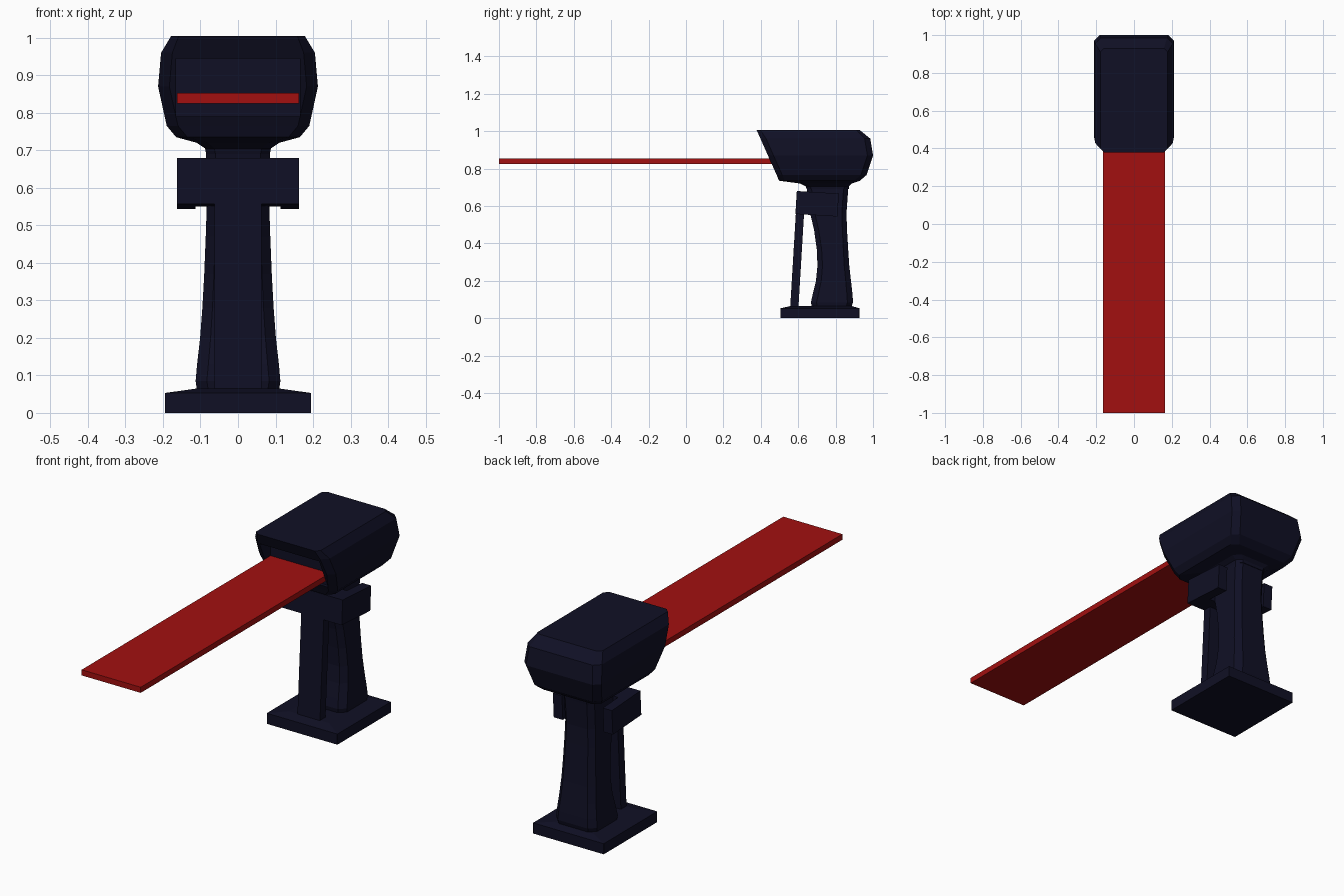
import bpy, bmesh
from mathutils import Matrix

cube = bpy.data.objects.get("Cube")
if cube:
    bpy.data.objects.remove(cube, do_unlink=True)


def material(name, color):
    m = bpy.data.materials.new(name)
    m.use_nodes = True
    m.diffuse_color = (*color, 1)
    m.node_tree.nodes["Principled BSDF"].inputs["Base Color"].default_value = (*color, 1)
    return m


navy = material("dark navy plastic", (0.005, 0.005, 0.018))
red = material("red light", (0.36, 0.005, 0.005))


def finish(name, bm, mat):
    bmesh.ops.recalc_face_normals(bm, faces=bm.faces)
    mesh = bpy.data.meshes.new(name)
    bm.to_mesh(mesh)
    bm.free()
    mesh.materials.append(mat)
    obj = bpy.data.objects.new(name, mesh)
    bpy.context.collection.objects.link(obj)
    return obj


def loft(name, sections, mat):
    """Stack chamfered rectangles given as (z, half width, front y, back y, chamfer)."""
    bm = bmesh.new()
    rings = []
    for z, w, f, b, c in sections:
        pts = [(w - c, f), (w, f + c), (w, b - c), (w - c, b),
               (c - w, b), (-w, b - c), (-w, f + c), (c - w, f)]
        rings.append([bm.verts.new((x, y, z)) for x, y in pts])
    for low, high in zip(rings, rings[1:]):
        for i in range(len(low)):
            j = (i + 1) % len(low)
            bm.faces.new((low[i], low[j], high[j], high[i]))
    bm.faces.new(rings[0][::-1])
    bm.faces.new(rings[-1])
    return finish(name, bm, mat)


def box(name, xs, ys, zs, mat, lean=0):
    """Box between limits; lean shears it so that upright sides tilt back."""
    bm = bmesh.new()
    bmesh.ops.create_cube(bm, size=1)
    lo, hi = zip(xs, ys, zs)
    for v in bm.verts:
        v.co = [lo[i] + (v.co[i] + 0.5) * (hi[i] - lo[i]) for i in range(3)]
    if lean:
        bmesh.ops.rotate(bm, cent=(0, ys[0], zs[0]), verts=bm.verts,
                         matrix=Matrix.Rotation(-lean, 3, "X"))
    return finish(name, bm, mat)


# Scanner head with a slanted front and a recessed window
head = loft("head", [
    (0.69, 0.085, 0.645, 0.870, 0.025),
    (0.705, 0.088, 0.64, 0.872, 0.025),
    (0.72, 0.11, 0.61, 0.885, 0.03),
    (0.735, 0.165, 0.497, 0.93, 0.03),
    (0.765, 0.19, 0.485, 0.965, 0.03),
    (0.87, 0.213, 0.438, 1.0, 0.03),
    (0.96, 0.205, 0.398, 0.985, 0.03),
    (1.005, 0.178, 0.378, 0.93, 0.02)], navy)
cutter = box("window_cutter", (-0.165, 0.165), (0.2, 0.49), (0.79, 0.945), navy)
cutter.hide_render = True
cutter.hide_viewport = True
cut = head.modifiers.new("window", "BOOLEAN")
cut.operation = "DIFFERENCE"
cut.solver = "EXACT"
cut.object = cutter

# Handle flaring towards the base
loft("handle", [
    (0.05, 0.108, 0.675, 0.882, 0.03),
    (0.085, 0.113, 0.668, 0.893, 0.03),
    (0.13, 0.109, 0.678, 0.89, 0.03),
    (0.2, 0.101, 0.695, 0.882, 0.028),
    (0.28, 0.095, 0.703, 0.873, 0.027),
    (0.37, 0.09, 0.699, 0.867, 0.026),
    (0.47, 0.086, 0.685, 0.861, 0.025),
    (0.56, 0.083, 0.664, 0.858, 0.025),
    (0.7, 0.085, 0.645, 0.868, 0.025)], navy)

# Cradle that wraps the handle, with a leaning post below it
LEAN = 0.06
box("cradle_front", (-0.163, 0.163), (0.585, 0.69), (0.557, 0.68), navy, LEAN)
for name, s in (("left_cradle_arm", 1), ("right_cradle_arm", -1)):
    box(name, sorted((s * 0.113, s * 0.163)), (0.585, 0.81), (0.557, 0.68), navy, LEAN)
box("stand_post", (-0.062, 0.062), (0.556, 0.6), (0.04, 0.6), navy, LEAN)

# Base plate with a shallow bevelled top
loft("base", [
    (0.0, 0.195, 0.505, 0.927, 0.001),
    (0.053, 0.195, 0.505, 0.927, 0.001),
    (0.065, 0.11, 0.56, 0.885, 0.001)], navy)

# Flat sheet of scanning light
box("light_beam", (-0.163, 0.163), (-1.0, 0.495), (0.825, 0.853), red)
